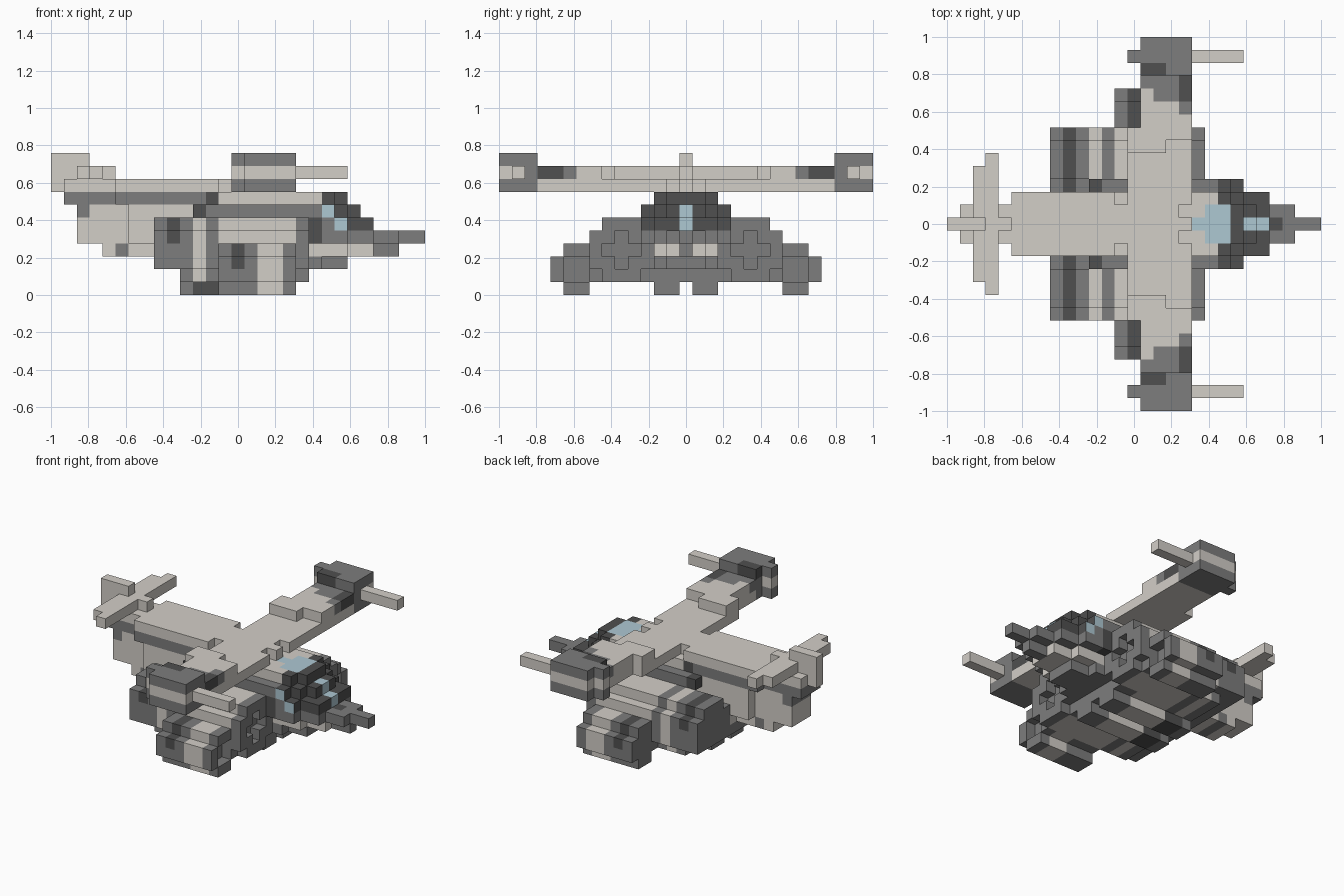
import bpy, bmesh
from mathutils import Vector

cube = bpy.data.objects.get("Cube")
if cube:
    bpy.data.objects.remove(cube, do_unlink=True)

U = 2 / 29          # edge of one block
MID = 14            # middle block across the span
COLOURS = {
    "l": ("pale_hull", (0.65, 0.62, 0.575)),
    "g": ("mid_grey", (0.205, 0.205, 0.205)),
    "d": ("dark_grey", (0.08, 0.08, 0.08)),
    "b": ("glass_blue", (0.42, 0.58, 0.65)),
}
KEYS = list(COLOURS)
MATS = []
for name, rgb in COLOURS.values():
    m = bpy.data.materials.new(name)
    m.use_nodes = True
    m.diffuse_color = (*rgb, 1)
    m.node_tree.nodes["Principled BSDF"].inputs["Base Color"].default_value = (*rgb, 1)
    MATS.append(m)

cells = {}          # (i, j, k) -> (part, colour)


def fill(part, xs, ds, zs, colour):
    """Fill mirrored blocks; a longer colour string gives one colour per x step."""
    for i in range(*xs):
        c = colour[(i - xs[0]) % len(colour)]
        for d in range(*ds):
            for k in range(*zs):
                for j in (MID - d, MID + d):
                    cells[i, j, k] = (part, c)


def carve(xs, ds, zs):
    for i in range(*xs):
        for d in range(*ds):
            for k in range(*zs):
                for j in (MID - d, MID + d):
                    cells.pop((i, j, k), None)


def pod(part, x0, d0, z0, w, stripes):
    """Engine: w blocks wide and high with the corner blocks left off."""
    xs = (x0, x0 + len(stripes))
    fill(part, xs, (d0, d0 + w), (z0 + 1, z0 + w - 1), stripes)
    fill(part, xs, (d0 + 1, d0 + w - 1), (z0, z0 + w), stripes)


def intake(part, x, ds, zs):
    """Recess one block deep at the front of a pod, with a grey floor."""
    carve((x, x + 1), ds, zs)
    fill(part, (x - 1, x), ds, zs, "g")


# Fuselage, from the belly up
f = "fuselage"
fill(f, (8, 21), (0, 3), (2, 3), "g")
fill(f, (21, 23), (0, 2), (2, 3), "g")
fill(f, (4, 25), (0, 2), (3, 4), "l")
fill(f, (8, 23), (0, 3), (3, 4), "l")
fill(f, (5, 6), (0, 2), (3, 4), "g")
fill(f, (2, 8), (0, 2), (4, 7), "l")
fill(f, (6, 12), (0, 3), (4, 7), "l")
fill(f, (2, 3), (0, 2), (6, 7), "g")
fill(f, (8, 23), (0, 4), (4, 5), "gdglglllllllgggg")
fill(f, (12, 23), (0, 4), (5, 6), "g")
fill(f, (11, 20), (0, 4), (6, 7), "dgggggggg")
fill(f, (1, 5), (0, 2), (7, 8), "g")
fill(f, (5, 13), (0, 3), (7, 8), "gggggggd")
fill(f, (13, 19), (0, 3), (7, 8), "l")

# Upper deck
fill("deck", (1, 5), (0, 2), (8, 9), "l")
fill("deck", (5, 13), (0, 3), (8, 9), "l")
fill("deck", (13, 14), (0, 2), (8, 9), "l")

# Nose, stepping in towards the tip
n = "nose"
fill(n, (23, 25), (0, 3), (4, 5), "g")
fill(n, (20, 21), (3, 4), (4, 5), "d")
fill(n, (25, 27), (0, 2), (4, 5), "g")
fill(n, (25, 26), (0, 1), (4, 5), "d")
fill(n, (27, 29), (0, 1), (4, 5), "g")
fill(n, (25, 27), (0, 1), (3, 4), "g")

# Cockpit; "s" blocks are dark with glass on the side only
c = "cockpit"
fill(c, (20, 23), (0, 4), (5, 6), "dgs")
fill(c, (23, 25), (0, 3), (5, 6), "d")
fill(c, (20, 23), (0, 3), (6, 7), "d")
fill(c, (20, 22), (3, 4), (6, 7), "gs")
fill(c, (23, 24), (0, 2), (6, 7), "d")
fill(c, (19, 22), (0, 3), (7, 8), "lld")
fill(c, (22, 23), (0, 2), (7, 8), "d")
fill(c, (20, 22), (0, 2), (7, 8), "b")
fill(c, (19, 20), (0, 1), (7, 8), "b")
fill(c, (24, 25), (0, 1), (5, 6), "b")
fill(c, (23, 24), (0, 1), (6, 7), "b")

# Three engine pods on each side
pod("inner_pods", 10, 0, 0, 4, "glgllllgg")
fill("inner_pods", (11, 13), (1, 3), (0, 1), "d")
pod("upper_pods", 8, 3, 1, 5, "gdglgllllllg")
carve((8, 10), (3, 7), (1, 2))
fill("upper_pods", (9, 10), (3, 8), (2, 4), "g")
pod("outer_pods", 13, 7, 0, 4, "gdgllg")
fill("outer_pods", (14, 15), (8, 10), (0, 1), "g")
fill("outer_pods", (14, 15), (7, 11), (1, 2), "g")
intake("upper_pods", 19, (5, 6), (2, 5))
intake("upper_pods", 19, (4, 7), (3, 4))
intake("outer_pods", 18, (8, 10), (1, 3))

# Wings: low roots and thicker outer panels with painted ends
w = "wings"
fill(w, (14, 19), (0, 8), (8, 9), "l")
carve((18, 19), (1, 2), (8, 9))
fill(w, (15, 19), (8, 12), (8, 9), "l")
fill(w, (14, 17), (6, 8), (9, 10), "l")
fill(w, (17, 19), (7, 8), (9, 10), "l")
fill(w, (15, 19), (8, 9), (9, 10), "l")
fill(w, (15, 19), (9, 10), (9, 10), "lllg")
fill(w, (15, 19), (10, 11), (9, 10), "lggd")
fill(w, (15, 19), (11, 12), (9, 10), "gggd")

# Wing tip housings and guns
t = "wing_tips"
fill(t, (15, 19), (12, 15), (8, 11), "g")
fill(t, (15, 19), (13, 15), (9, 10), "l")
fill(t, (15, 17), (12, 13), (10, 11), "d")
fill(t, (14, 15), (13, 14), (8, 11), "g")
fill("guns", (14, 23), (13, 14), (9, 10), "l")

# Tail fin and stabiliser
fill("tail_fin", (0, 3), (0, 1), (8, 11), "l")
fill("tail_fin", (3, 5), (0, 1), (8, 10), "l")
fill("stabiliser", (2, 3), (1, 5), (9, 10), "l")
fill("stabiliser", (3, 4), (1, 6), (9, 10), "l")

# Turn each part's exposed block sides into a mesh
AXES = [Vector(a) for a in ((1, 0, 0), (0, 1, 0), (0, 0, 1))]
ORIGIN = Vector((-1, -1, 0))
for part in sorted({p for p, _ in cells.values()}):
    bm = bmesh.new()
    for pos, (owner, colour) in cells.items():
        if owner != part:
            continue
        mid = Vector(pos) + Vector((0.5, 0.5, 0.5))
        for a in range(3):
            shown = ("b" if a == 1 else "d") if colour == "s" else colour
            for s in (1, -1):
                nrm = AXES[a] * s
                if tuple(int(v) for v in Vector(pos) + nrm) in cells:
                    continue
                p, q = AXES[(a + 1) % 3] / 2, AXES[(a + 2) % 3] * s / 2
                o = mid + nrm / 2
                corners = (o - p - q, o + p - q, o + p + q, o - p + q)
                face = bm.faces.new([bm.verts.new(ORIGIN + v * U) for v in corners])
                face.material_index = KEYS.index(shown)
    bmesh.ops.remove_doubles(bm, verts=bm.verts, dist=U / 100)
    mesh = bpy.data.meshes.new(part)
    bm.to_mesh(mesh)
    bm.free()
    for m in MATS:
        mesh.materials.append(m)
    bpy.context.scene.collection.objects.link(bpy.data.objects.new(part, mesh))
